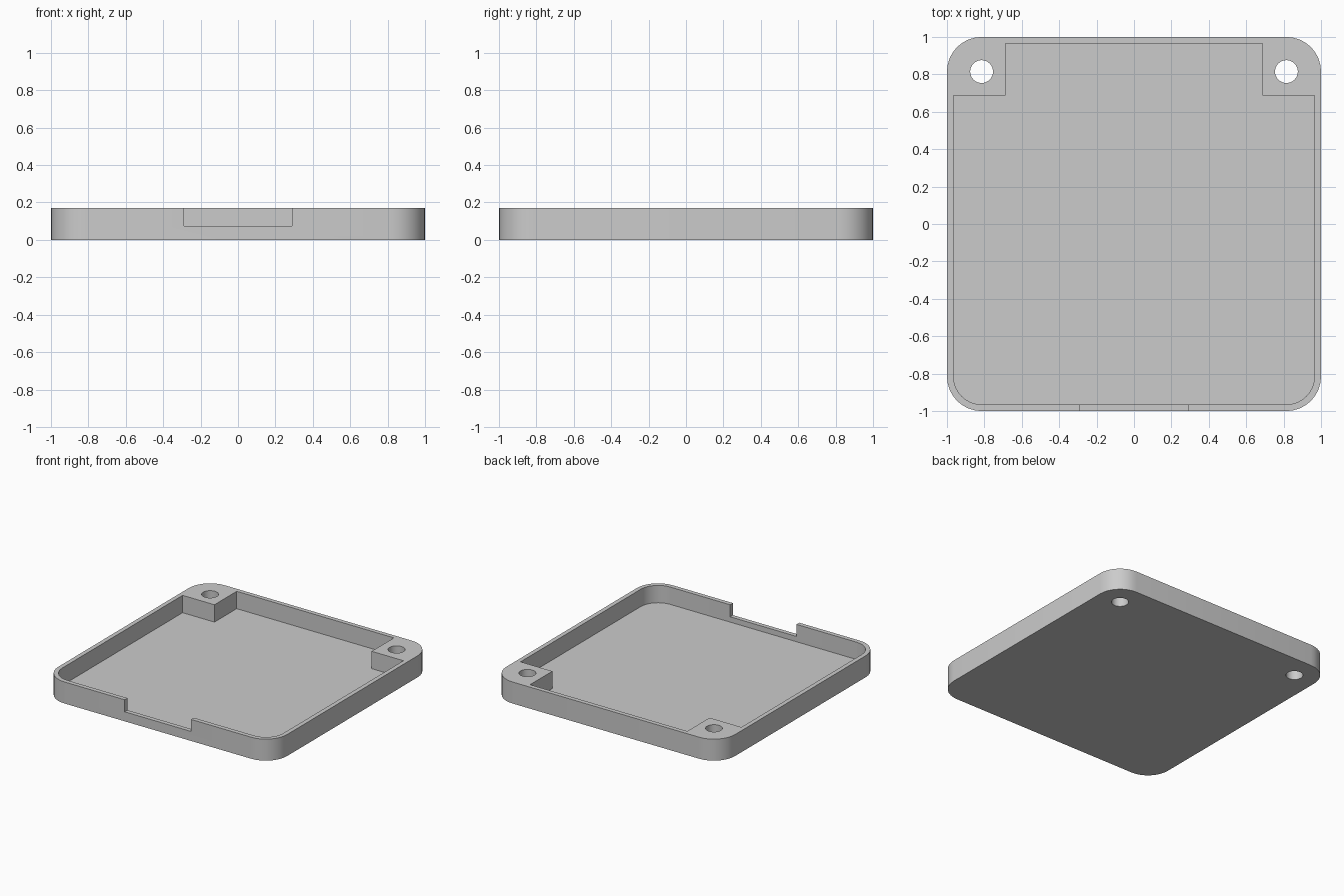
import bpy
import bmesh
from math import cos, sin, pi

if "Cube" in bpy.data.objects:
    bpy.data.objects.remove(bpy.data.objects["Cube"], do_unlink=True)

HEIGHT, FLOOR, NOTCH_Z = 0.17, 0.033, 0.075
INNER, BLOCK = 0.965, 0.687          # cavity half size, inner edge of corner blocks
HOLE, HOLE_R = 0.815, 0.061

# Material
grey = bpy.data.materials.new("plain grey")
grey.use_nodes = True
grey.diffuse_color = (0.6, 0.6, 0.6, 1)
grey.node_tree.nodes["Principled BSDF"].inputs["Base Color"].default_value = (0.6, 0.6, 0.6, 1)


def arc(cx, cy, r, start, sweep, steps):
    return [(cx + r * cos(start + sweep * i / steps),
             cy + r * sin(start + sweep * i / steps)) for i in range(steps + 1)]


def prism(name, outline, z0, z1):
    """Extrude a counter-clockwise outline from z0 up to z1."""
    bm = bmesh.new()
    face = bm.faces.new([bm.verts.new((x, y, z0)) for x, y in outline])
    top = bmesh.ops.extrude_face_region(bm, geom=[face])["geom"]
    for v in top:
        if isinstance(v, bmesh.types.BMVert):
            v.co.z = z1
    bmesh.ops.recalc_face_normals(bm, faces=bm.faces)
    mesh = bpy.data.meshes.new(name)
    bm.to_mesh(mesh)
    bm.free()
    mesh.materials.append(grey)
    obj = bpy.data.objects.new(name, mesh)
    bpy.context.collection.objects.link(obj)
    return obj


def rounded(half, r, quadrants):
    """Corner arcs of a rounded square, for the given quadrants."""
    pts = []
    for q in quadrants:
        a = pi / 4 + q * pi / 2
        sx, sy = (1 if cos(a) > 0 else -1), (1 if sin(a) > 0 else -1)
        pts += arc(sx * (half - r), sy * (half - r), r, q * pi / 2, pi / 2, 8)
    return pts


# Tray body
tray = prism("tray", rounded(1, 0.185, range(4)), 0, HEIGHT)

# Cavity: round front corners, stepped around the two rear corner blocks
cavity_outline = rounded(INNER, 0.15, (2, 3)) + [
    (INNER, BLOCK), (BLOCK, BLOCK), (BLOCK, INNER),
    (-BLOCK, INNER), (-BLOCK, BLOCK), (-INNER, BLOCK)]
cutters = [prism("cavity_cutter", cavity_outline, FLOOR, HEIGHT + 0.1)]

# Notch in the front wall
cutters.append(prism("notch_cutter",
                     [(-0.29, -1.1), (0.29, -1.1), (0.29, -0.9), (-0.29, -0.9)],
                     NOTCH_Z, HEIGHT + 0.1))

# Through holes in the rear corner blocks
for side in (-1, 1):
    circle = arc(side * HOLE, HOLE, HOLE_R, 0, 2 * pi, 32)[:-1]
    cutters.append(prism("hole_cutter", circle, -0.1, HEIGHT + 0.1))

# Cut, then discard the cutters
bpy.ops.object.select_all(action="DESELECT")
bpy.context.view_layer.objects.active = tray
tray.select_set(True)
for cutter in cutters:
    cutter.hide_render = True
    mod = tray.modifiers.new(cutter.name, "BOOLEAN")
    mod.operation = "DIFFERENCE"
    mod.solver = "EXACT"
    mod.object = cutter
    bpy.ops.object.modifier_apply(modifier=mod.name)
for cutter in cutters:
    bpy.data.objects.remove(cutter, do_unlink=True)

bpy.ops.object.shade_smooth_by_angle(angle=pi / 6)
